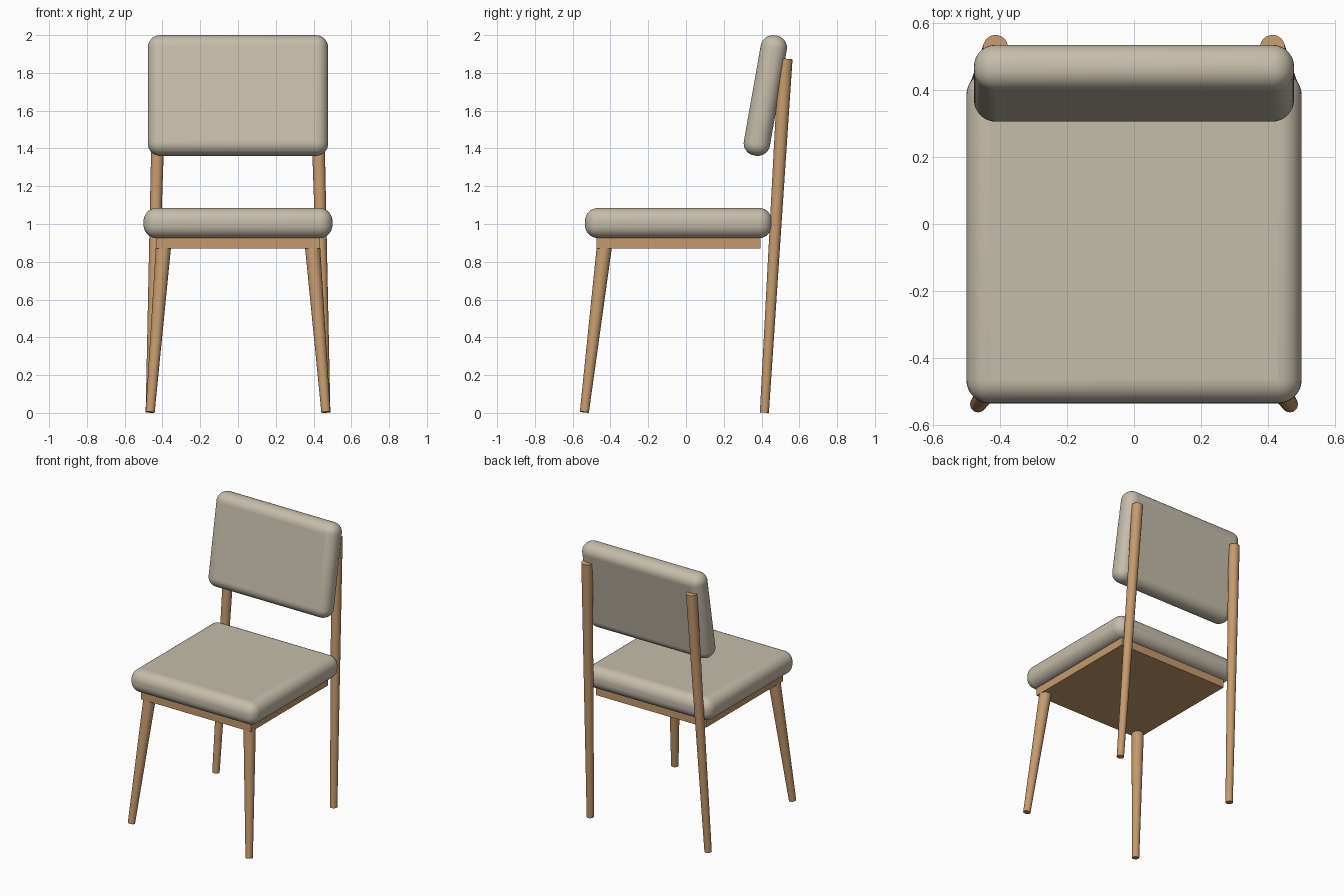
import bpy
import math
from mathutils import Vector

cube = bpy.data.objects.get("Cube")
if cube:
    bpy.data.objects.remove(cube, do_unlink=True)


def make_material(name, colour):
    mat = bpy.data.materials.new(name)
    mat.use_nodes = True
    mat.diffuse_color = (*colour, 1)
    mat.node_tree.nodes["Principled BSDF"].inputs["Base Color"].default_value = (*colour, 1)
    return mat


fabric = make_material("beige fabric", (0.56, 0.51, 0.41))
wood = make_material("light wood", (0.56, 0.33, 0.15))


def box(name, centre, size, mat, tilt=0, radius=0):
    """Box, tilted back about x, with optional rounded edges."""
    bpy.ops.mesh.primitive_cube_add(size=1, location=centre)
    obj = bpy.context.object
    obj.name = name
    obj.scale = size
    bpy.ops.object.transform_apply(location=False, rotation=False, scale=True)
    obj.rotation_euler.x = -tilt
    obj.data.materials.append(mat)
    if radius:
        bevel = obj.modifiers.new("rounded edges", "BEVEL")
        bevel.width = radius
        bevel.segments = 8
        bpy.ops.object.shade_smooth_by_angle(angle=math.radians(35))
    return obj


def tapered_leg(name, foot, top, foot_radius, top_radius):
    """Round leg running from foot to top, with ends square to its axis."""
    foot, top = Vector(foot), Vector(top)
    axis = top - foot
    bpy.ops.mesh.primitive_cone_add(vertices=32, radius1=foot_radius, radius2=top_radius,
                                    depth=axis.length, location=(foot + top) / 2)
    obj = bpy.context.object
    obj.name = name
    obj.rotation_euler = axis.to_track_quat("Z", "Y").to_euler()
    obj.data.materials.append(wood)
    bpy.ops.object.shade_smooth_by_angle(angle=math.radians(35))


# Cushions and the panel under the seat
box("seat_cushion", (0, -0.04, 1.005), (1.0, 0.99, 0.16), fabric, radius=0.07)
box("back_cushion", (0, 0.42, 1.68), (0.955, 0.14, 0.645), fabric,
    tilt=math.radians(10), radius=0.065)
box("seat_frame", (0, -0.04, 0.905), (0.87, 0.87, 0.07), wood)

# Splayed front legs and long rear legs that carry the backrest
for side, x in (("left", 1), ("right", -1)):
    tapered_leg(f"front_leg_{side}", (x * 0.465, -0.538, 0.004), (x * 0.395, -0.433, 0.875),
                0.024, 0.04)
    tapered_leg(f"rear_leg_{side}", (x * 0.465, 0.415, 0.002), (x * 0.413, 0.527, 1.874),
                0.024, 0.037)
